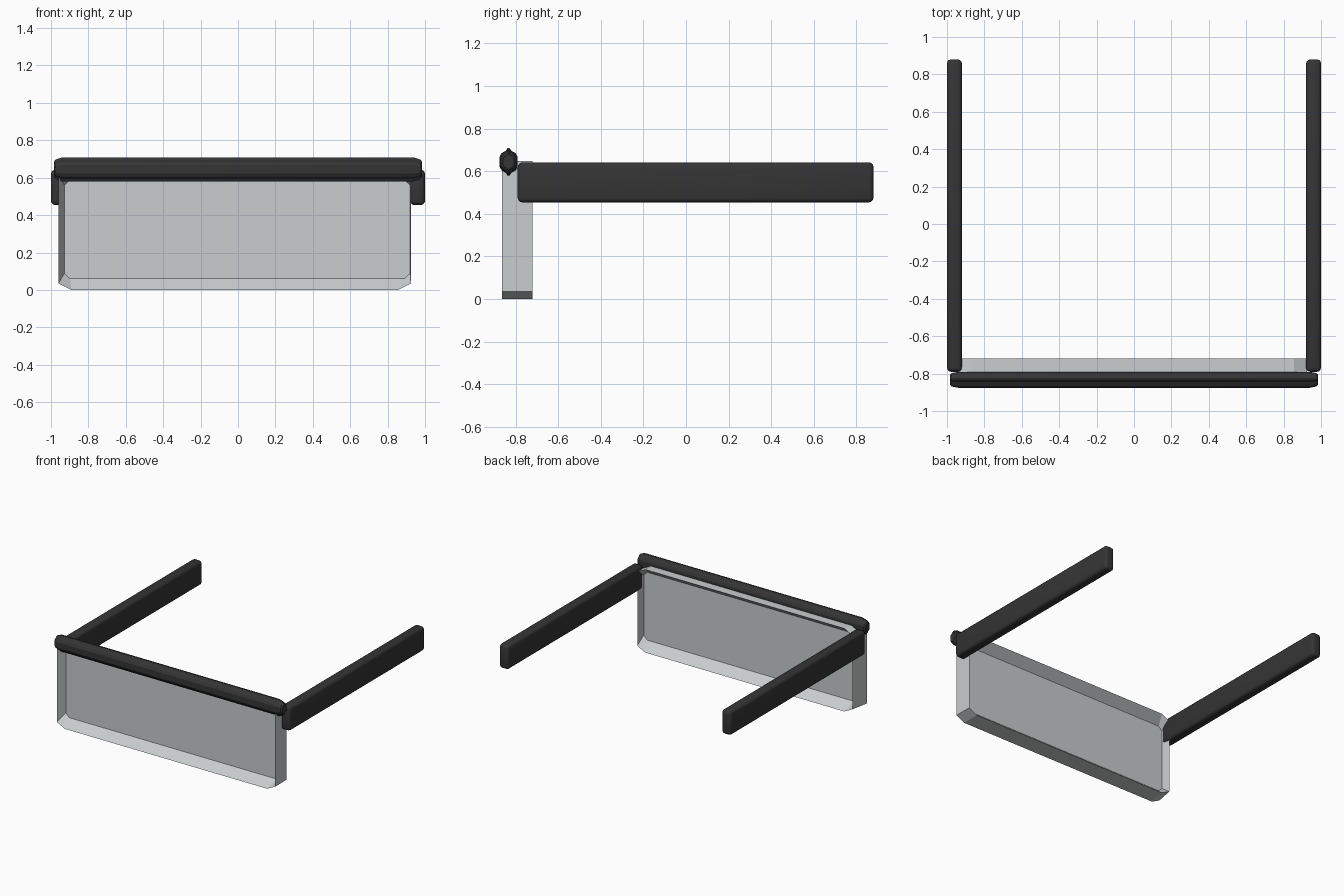
import bpy
import bmesh
import math

cube = bpy.data.objects.get("Cube")
if cube:
    bpy.data.objects.remove(cube, do_unlink=True)


def material(name, rgb, alpha=1.0):
    mat = bpy.data.materials.new(name)
    mat.use_nodes = True
    mat.diffuse_color = (*rgb, alpha)
    bsdf = mat.node_tree.nodes["Principled BSDF"]
    bsdf.inputs["Base Color"].default_value = (*rgb, 1)
    bsdf.inputs["Alpha"].default_value = alpha
    return mat


charcoal = material("charcoal plastic", (0.035, 0.035, 0.035))
clear_grey = material("clear grey lens", (0.58, 0.61, 0.61), 0.75)


def finish(bm, name, mat):
    bmesh.ops.recalc_face_normals(bm, faces=bm.faces)
    mesh = bpy.data.meshes.new(name)
    bm.to_mesh(mesh)
    bm.free()
    mesh.materials.append(mat)
    obj = bpy.data.objects.new(name, mesh)
    bpy.context.collection.objects.link(obj)
    return obj


def loft(rings, name, mat):
    """Skin a row of closed rings and cap both ends."""
    bm = bmesh.new()
    loops = [[bm.verts.new(p) for p in ring] for ring in rings]
    for a, b in zip(loops, loops[1:]):
        for i in range(len(a)):
            j = (i + 1) % len(a)
            bm.faces.new((a[i], a[j], b[j], b[i]))
    bm.faces.new(loops[0])
    bm.faces.new(loops[-1])
    return finish(bm, name, mat)


def smooth(obj, degrees):
    bpy.ops.object.select_all(action="DESELECT")
    obj.select_set(True)
    bpy.context.view_layer.objects.active = obj
    bpy.ops.object.shade_smooth_by_angle(angle=math.radians(degrees))


def chamfered(y, x0, x1, z0, z1, cx, cz):
    """Rectangle facing the front with its four corners cut."""
    outline = [(x0 + cx, z0), (x1 - cx, z0), (x1, z0 + cz), (x1, z1 - cz),
               (x1 - cx, z1), (x0 + cx, z1), (x0, z1 - cz), (x0, z0 + cz)]
    return [(x, y, z) for x, z in outline]


# Lens: thin panel set in the middle of a deep rim, dished on both sides
loft([
    chamfered(-0.797, -0.928, 0.92, 0.06, 0.59, 0.03, 0.03),
    chamfered(-0.863, -0.96, 0.925, 0.0, 0.648, 0.07, 0.035),
    chamfered(-0.72, -0.932, 0.925, 0.0, 0.648, 0.07, 0.035),
    chamfered(-0.793, -0.925, 0.92, 0.06, 0.59, 0.03, 0.03),
], "lens", clear_grey)

# Brow bar: ridged section, tapering at both ends
quarter = [(0.043, 0.022), (0.033, 0.04), (0.012, 0.052), (0.005, 0.064)]
section = (quarter
           + [(-y, z) for y, z in reversed(quarter)]
           + [(-y, -z) for y, z in quarter]
           + [(y, -z) for y, z in reversed(quarter)])
half = [(0.985, 0.6), (0.975, 0.82), (0.94, 1.0)]
stations = [(-x, s) for x, s in half] + half[::-1]
bar = loft([[(x, -0.833 + y * s, 0.645 + z * s) for y, z in section]
            for x, s in stations], "brow_bar", charcoal)
smooth(bar, 25)

# Side arms: straight flat bars with rounded edges
for side, label in ((1, "left"), (-1, "right")):
    bm = bmesh.new()
    bmesh.ops.create_cube(bm, size=1)
    bmesh.ops.scale(bm, vec=(0.08, 1.67, 0.188), verts=bm.verts)
    bmesh.ops.translate(bm, vec=(0.96 * side, 0.045, 0.548), verts=bm.verts)
    bmesh.ops.bevel(bm, geom=bm.edges[:], offset=0.022, segments=3,
                    profile=0.5, affect="EDGES")
    smooth(finish(bm, label + "_arm", charcoal), 35)
